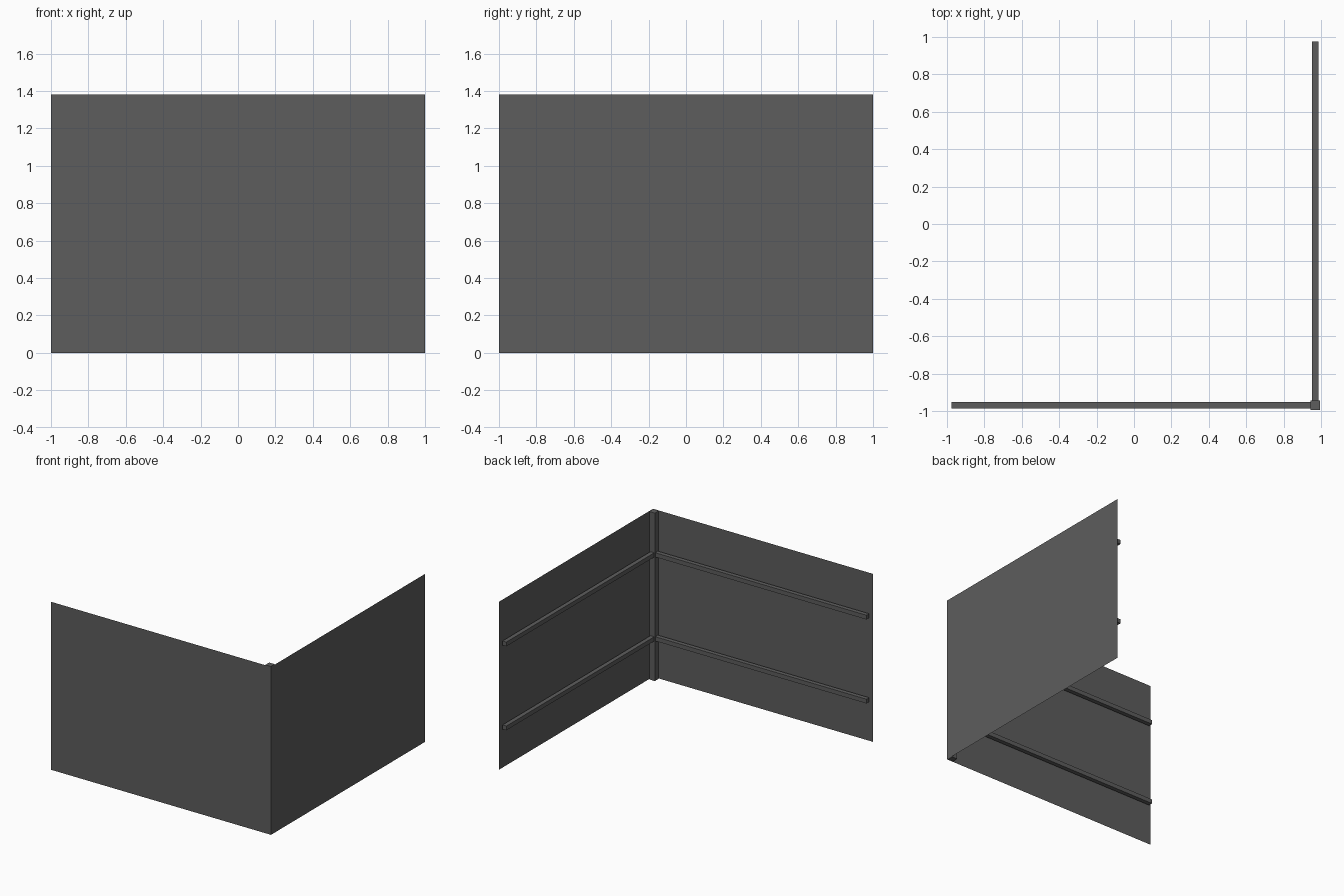
import bpy
import bmesh
from math import pi
from mathutils import Matrix, Vector

cube = bpy.data.objects.get("Cube")
if cube:
    bpy.data.objects.remove(cube, do_unlink=True)

HEIGHT = 1.38
POST = 0.05      # post width
RAIL = 0.035     # rail width

# One dark grey finish
grey = bpy.data.materials.new("dark_grey")
grey.use_nodes = True
colour = (0.11, 0.11, 0.11, 1)
grey.diffuse_color = colour
grey.node_tree.nodes["Principled BSDF"].inputs["Base Color"].default_value = colour


def finish(name, bm):
    mesh = bpy.data.meshes.new(name)
    bm.to_mesh(mesh)
    bm.free()
    mesh.materials.append(grey)
    obj = bpy.data.objects.new(name, mesh)
    bpy.context.collection.objects.link(obj)
    return obj


def box(name, size, centre, turn):
    bm = bmesh.new()
    bmesh.ops.create_cube(bm, size=1)
    bmesh.ops.scale(bm, vec=size, verts=bm.verts)
    bmesh.ops.translate(bm, vec=centre, verts=bm.verts)
    bm.transform(turn)
    return finish(name, bm)


def sheet(name, turn):
    # Thin outer cladding with its face turned outwards
    bm = bmesh.new()
    corners = [(-1, 0), (1, 0), (1, HEIGHT), (-1, HEIGHT)]
    bm.faces.new([bm.verts.new((x, -1, z)) for x, z in corners])
    bm.transform(turn)
    return finish(name, bm)


# The side wall is the front wall mirrored across the corner diagonal
straight = Matrix.Identity(4)
swap = Matrix.Rotation(pi / 2, 4, "Z") @ Matrix.Scale(-1, 4, Vector((1, 0, 0)))

for wall, turn in (("front", straight), ("side", swap)):
    panel = sheet(wall + "_panel", turn)
    rails = [box(f"{wall}_{level}_rail", (1.95, RAIL, RAIL),
                 (0, -0.968, HEIGHT * part), turn)
             for level, part in (("lower", 0.25), ("upper", 0.75))]
    if turn is swap:
        # Mirroring turns faces inside out, so flip them back
        for obj in [panel] + rails:
            obj.data.flip_normals()

# Corner post
box("corner_post", (POST, POST, HEIGHT), (0.97, -0.97, HEIGHT / 2), straight)
